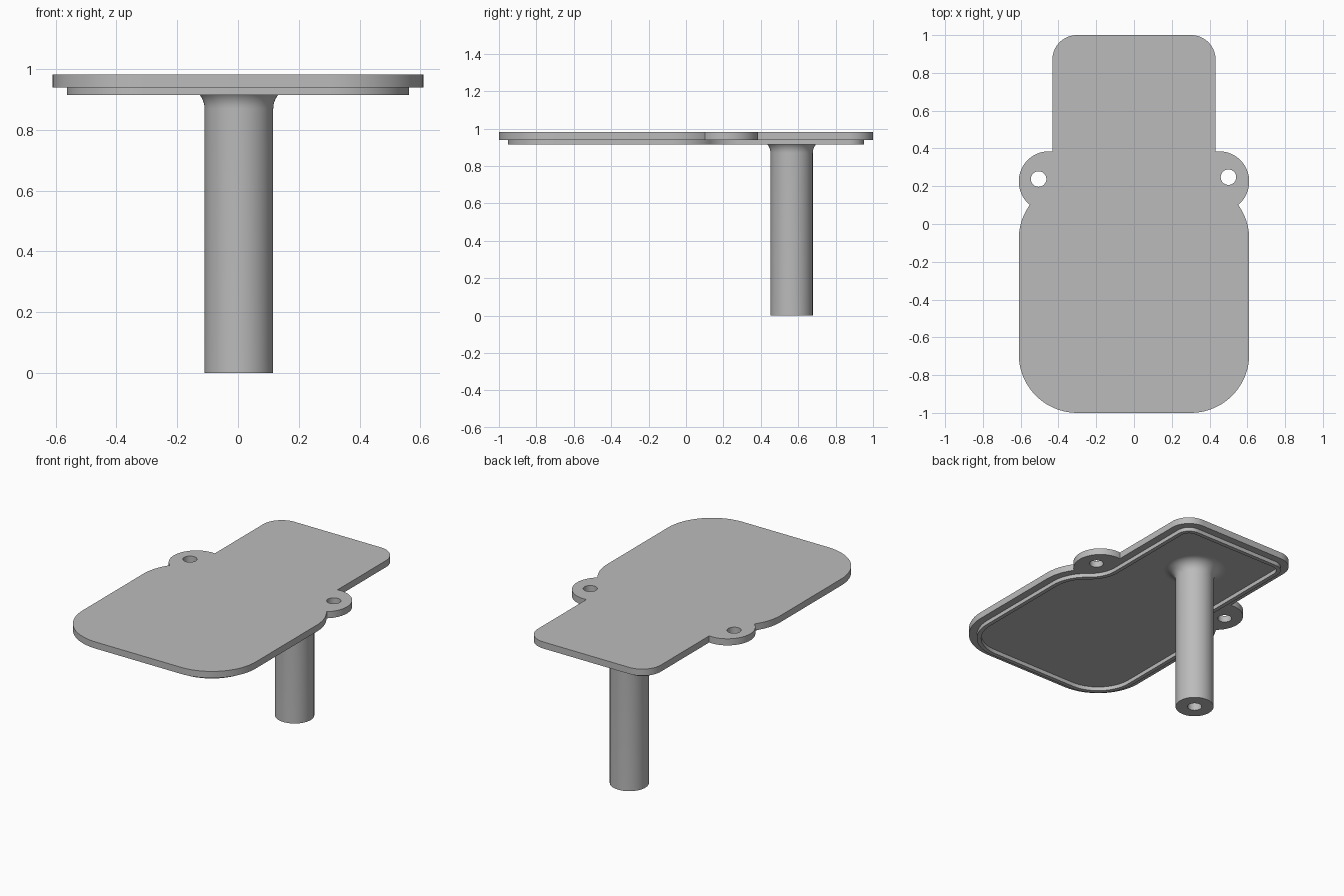
import bpy, bmesh
from math import radians, degrees, atan2, cos, sin, acos, pi

if "Cube" in bpy.data.objects:
    bpy.data.objects.remove(bpy.data.objects["Cube"])

grey = bpy.data.materials.new("plain grey")
grey.use_nodes = True
GREY = (0.5, 0.5, 0.5, 1)
grey.diffuse_color = GREY
grey.node_tree.nodes["Principled BSDF"].inputs["Base Color"].default_value = GREY


def arc(cx, cy, r, a0, a1, n=20):
    return [(cx + r * cos(radians(a0 + (a1 - a0) * i / n)),
             cy + r * sin(radians(a0 + (a1 - a0) * i / n))) for i in range(n + 1)]


def mirrored(side):
    return side + [(-x, y) for x, y in reversed(side)]


def plate_outline():
    # wide body, round ear, narrow neck
    ear_end = degrees(acos(-0.018 / 0.16))
    return mirrored(arc(0.3, -0.69, 0.31, -90, 0) + arc(0.3, -0.08, 0.31, 0, 36)
                    + arc(0.45, 0.225, 0.16, -50, ear_end, 32)
                    + arc(0.302, 0.87, 0.13, 0, 90))


def rim_outline(inset):
    # same body without ears, shoulder flowing into the neck
    turn = degrees(atan2(0.363, 0.282))
    return mirrored(arc(0.3, -0.69, 0.31 - inset, -90, 0)
                    + arc(0.3, -0.08, 0.31 - inset, 0, turn)
                    + arc(0.582, 0.283, 0.15 + inset, 180 + turn, 180)
                    + arc(0.302, 0.87, 0.13 - inset, 0, 90))


def finish(obj):
    bm = bmesh.new()
    bm.from_mesh(obj.data)
    bmesh.ops.remove_doubles(bm, verts=bm.verts, dist=0.0001)
    bmesh.ops.recalc_face_normals(bm, faces=bm.faces)
    bm.to_mesh(obj.data)
    bm.free()
    obj.data.materials.clear()
    obj.data.materials.append(grey)
    bpy.ops.object.select_all(action='DESELECT')
    obj.select_set(True)
    bpy.context.view_layer.objects.active = obj
    bpy.ops.object.shade_smooth_by_angle(angle=radians(30))


def slab(name, loops, z0, z1):
    # filled outlines, where inner loops become holes
    curve = bpy.data.curves.new(name, 'CURVE')
    curve.dimensions = '2D'
    curve.fill_mode = 'BOTH'
    curve.extrude = (z1 - z0) / 2
    for loop in loops:
        spline = curve.splines.new('POLY')
        spline.points.add(len(loop) - 1)
        for point, (x, y) in zip(spline.points, loop):
            point.co = (x, y, 0, 1)
        spline.use_cyclic_u = True
    obj = bpy.data.objects.new(name, curve)
    obj.location.z = (z0 + z1) / 2
    bpy.context.collection.objects.link(obj)
    bpy.ops.object.select_all(action='DESELECT')
    obj.select_set(True)
    bpy.context.view_layer.objects.active = obj
    bpy.ops.object.convert(target='MESH')
    finish(bpy.context.object)


def lathe(name, profile, x, y):
    mesh = bpy.data.meshes.new(name)
    bm = bmesh.new()
    verts = [bm.verts.new((r, 0, z)) for r, z in profile]
    edges = [bm.edges.new(pair) for pair in zip(verts, verts[1:])]
    bmesh.ops.spin(bm, geom=verts + edges, cent=(0, 0, 0), axis=(0, 0, 1),
                   angle=2 * pi, steps=64)
    bm.to_mesh(mesh)
    bm.free()
    obj = bpy.data.objects.new(name, mesh)
    obj.location = (x, y, 0)
    bpy.context.collection.objects.link(obj)
    finish(obj)


# Cover plate with a screw hole in each ear
holes = [arc(x, y, 0.041, 0, 350, 35) for x, y in ((-0.505, 0.238), (0.5, 0.248))]
slab("cover_plate", [plate_outline()] + holes, 0.94, 0.982)

# Thin raised rim on the underside
slab("locating_rim", [rim_outline(0.047), rim_outline(0.073)], 0.915, 0.9405)

# Post with a blind bore at the foot and a flared root
flare = arc(0.183, 0.87, 0.07, 180, 90, 10)
lathe("post", [(0, 0.31), (0.042, 0.31), (0.042, 0), (0.113, 0)] + flare + [(0.183, 0.945)],
      0.003, 0.565)
